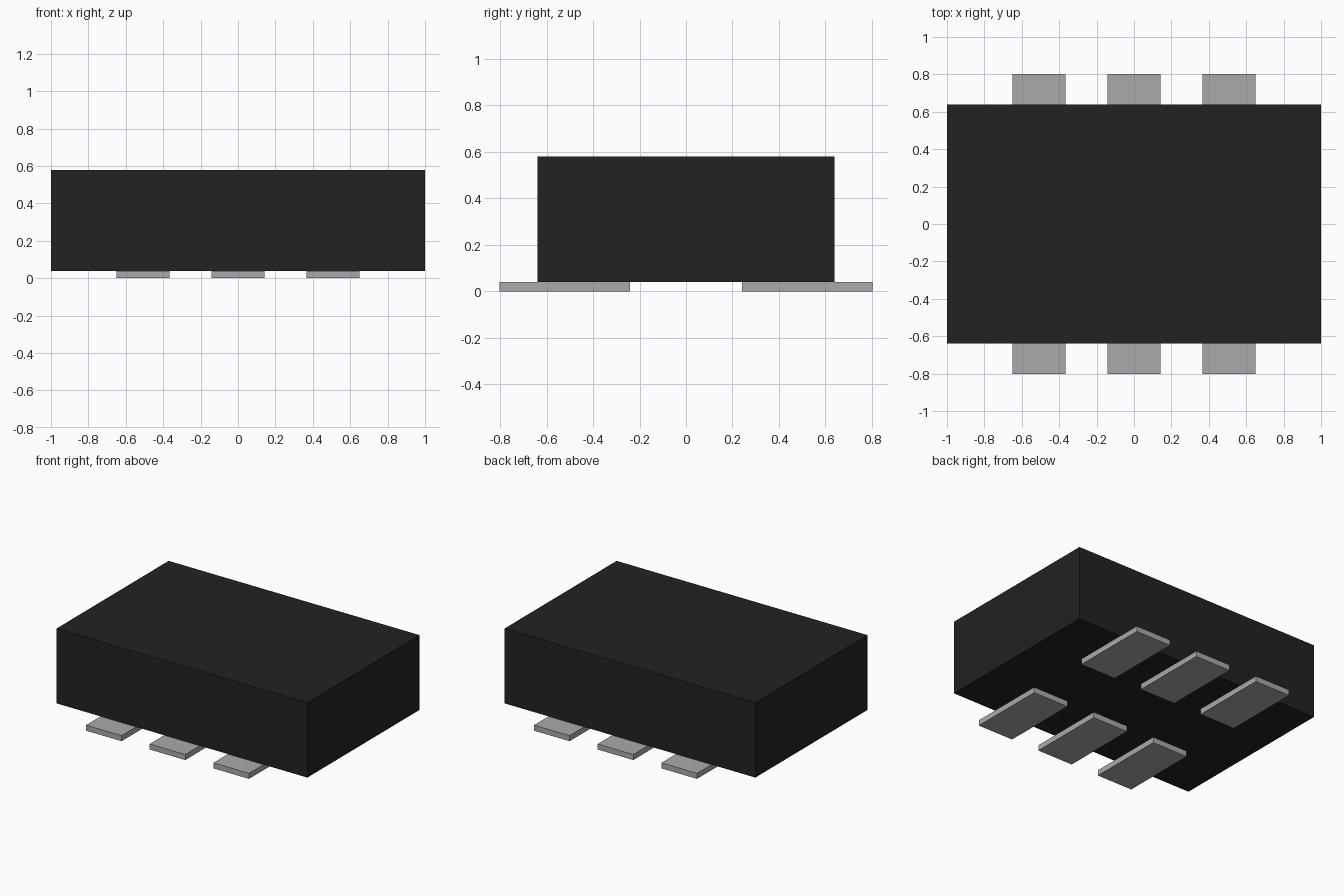
import bpy

if "Cube" in bpy.data.objects:
    bpy.data.objects.remove(bpy.data.objects["Cube"])


def make_material(name, colour):
    mat = bpy.data.materials.new(name)
    mat.diffuse_color = (*colour, 1.0)
    mat.use_nodes = True
    mat.node_tree.nodes["Principled BSDF"].inputs["Base Color"].default_value = mat.diffuse_color
    return mat


def add_box(name, centre, size, mat):
    bpy.ops.mesh.primitive_cube_add(size=1, location=centre)
    box = bpy.context.object
    box.name = name
    box.scale = size
    bpy.ops.object.transform_apply(location=False, rotation=False, scale=True)
    box.data.materials.append(mat)
    return box


black = make_material("matte black plastic", (0.016, 0.016, 0.016))
grey = make_material("light grey metal", (0.40, 0.40, 0.42))

PAD_HEIGHT = 0.04
BODY_TOP = 0.58
PAD_INNER, PAD_OUTER = 0.24, 0.803
PAD_WIDTH, PAD_PITCH = 0.284, 0.508

# Package body resting on the contact pads
add_box("body", (0, 0, (PAD_HEIGHT + BODY_TOP) / 2),
        (2.0, 1.276, BODY_TOP - PAD_HEIGHT), black)

# Three flat contact pads along the front and back edges
for side, label in ((-1, "front"), (1, "back")):
    for i in (-1, 0, 1):
        add_box(f"{label}_contact_pad_{i + 2}",
                (i * PAD_PITCH, side * (PAD_INNER + PAD_OUTER) / 2, PAD_HEIGHT / 2),
                (PAD_WIDTH, PAD_OUTER - PAD_INNER, PAD_HEIGHT), grey)
